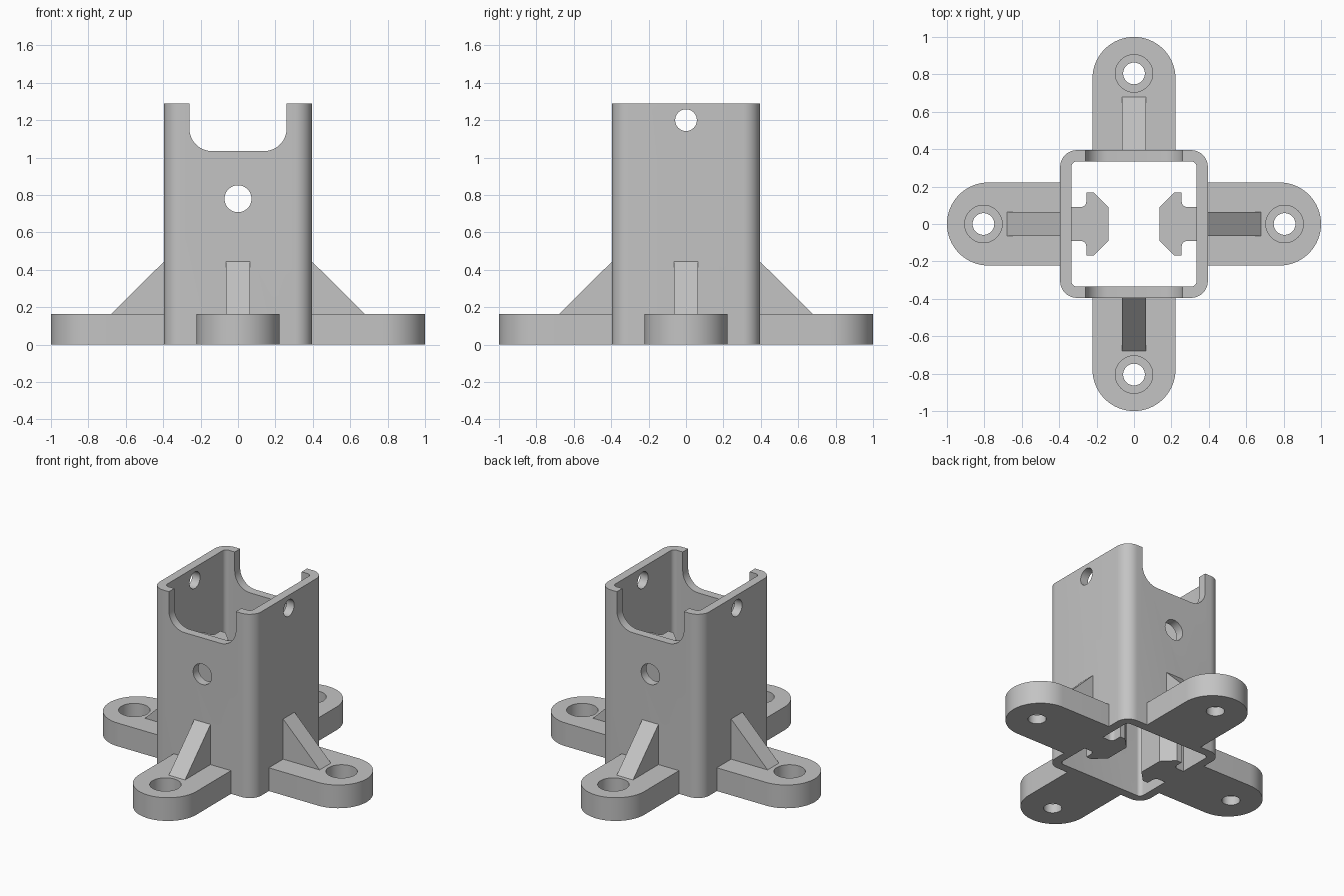
import bpy, bmesh
from math import pi, cos, sin, radians
from mathutils import Matrix

cube = bpy.data.objects.get("Cube")
if cube:
    bpy.data.objects.remove(cube, do_unlink=True)

GREY = (0.55, 0.55, 0.55, 1)
grey = bpy.data.materials.new("light_grey")
grey.use_nodes = True
grey.diffuse_color = GREY
for node in grey.node_tree.nodes:
    if node.type == 'BSDF_PRINCIPLED':
        node.inputs["Base Color"].default_value = GREY

UPRIGHT = Matrix.Rotation(pi / 2, 4, 'X')    # profile in xz, depth along y
SIDEWAYS = Matrix.Rotation(pi / 2, 4, 'Y')   # depth along x


def arc(cx, cy, r, start, end, n):
    angles = [radians(start + (end - start) * i / n) for i in range(n + 1)]
    return [(cx + r * cos(a), cy + r * sin(a)) for a in angles]


def circle(r, cx=0, cy=0):
    return arc(cx, cy, r, 0, 360, 64)[:-1]


def rounded_rect(x0, x1, y0, y1, r):
    pts = []
    for i, (x, y) in enumerate([(x1 - r, y1 - r), (x0 + r, y1 - r),
                                (x0 + r, y0 + r), (x1 - r, y0 + r)]):
        pts += arc(x, y, r, 90 * i, 90 * i + 90, 10)
    return pts


def prism(name, outline, low, high, matrix=Matrix()):
    """Extrude a flat outline from low to high, then place it."""
    bm = bmesh.new()
    face = bm.faces.new([bm.verts.new((x, y, low)) for x, y in outline])
    moved = bmesh.ops.extrude_face_region(bm, geom=[face])["geom"]
    verts = [v for v in moved if isinstance(v, bmesh.types.BMVert)]
    bmesh.ops.translate(bm, verts=verts, vec=(0, 0, high - low))
    bm.transform(matrix)
    bmesh.ops.recalc_face_normals(bm, faces=bm.faces)
    mesh = bpy.data.meshes.new(name)
    bm.to_mesh(mesh)
    bm.free()
    mesh.materials.append(grey)
    obj = bpy.data.objects.new(name, mesh)
    bpy.context.collection.objects.link(obj)
    return obj


def cut(obj, *cutters):
    """Subtract the cutters and discard them."""
    bpy.context.view_layer.objects.active = obj
    for cutter in cutters:
        cutter.hide_render = True
        mod = obj.modifiers.new("cut", 'BOOLEAN')
        mod.operation = 'DIFFERENCE'
        mod.solver = 'EXACT'
        mod.object = cutter
        bpy.ops.object.modifier_apply(modifier=mod.name)
        bpy.data.objects.remove(cutter, do_unlink=True)


def smooth(obj):
    bpy.ops.object.select_all(action='DESELECT')
    obj.select_set(True)
    bpy.context.view_layer.objects.active = obj
    bpy.ops.object.shade_smooth_by_angle(angle=radians(30))


WALL, INNER, HEIGHT = 0.395, 0.335, 1.29
FOOT_TOP, FOOT_R = 0.163, 0.222

# Square socket with open notches front and back, and cross holes
socket = prism("socket", rounded_rect(-WALL, WALL, -WALL, WALL, 0.09), 0, HEIGHT)
cut(socket,
    prism("bore_cutter", rounded_rect(-INNER, INNER, -INNER, INNER, 0.03), -1, 2),
    prism("notch_cutter", rounded_rect(-0.26, 0.26, 1.035, 1.8, 0.12), -1, 1, UPRIGHT),
    prism("front_hole_cutter", circle(0.072), -1, 1,
          Matrix.Translation((0, 0, 0.78)) @ UPRIGHT),
    prism("side_hole_cutter", circle(0.058), -1, 1,
          Matrix.Translation((0, 0, 1.2)) @ SIDEWAYS))
smooth(socket)

# Four feet with counterbored screw holes, each braced by a sloping rib
for i, side in enumerate(["left", "back", "right", "front"]):
    turn = Matrix.Rotation(i * pi / 2, 4, 'Z')
    outline = [(WALL, -FOOT_R)] + arc(1 - FOOT_R, 0, FOOT_R, -90, 90, 32) + [(WALL, FOOT_R)]
    foot = prism(side + "_foot", outline, 0, FOOT_TOP, turn)
    cut(foot,
        prism("screw_cutter", circle(0.058, 0.805), -1, 1, turn),
        prism("counterbore_cutter", circle(0.1, 0.805), FOOT_TOP - 0.1, 1, turn))
    smooth(foot)
    prism(side + "_rib", [(WALL, FOOT_TOP), (0.678, FOOT_TOP), (WALL, 0.445)],
          -0.063, 0.063, turn @ UPRIGHT)

# T-shaped guide rails on the inner side walls
half = [(INNER, 0.09)] + arc(0.285, 0.12, 0.03, 270, 180, 6)
half += [(0.255, 0.168), (0.215, 0.168), (0.137, 0.09)]
profile = half + [(x, -y) for x, y in reversed(half)]
for side, angle in (("left", 0), ("right", pi)):
    smooth(prism(side + "_guide_rail", profile, 0, 0.8, Matrix.Rotation(angle, 4, 'Z')))
